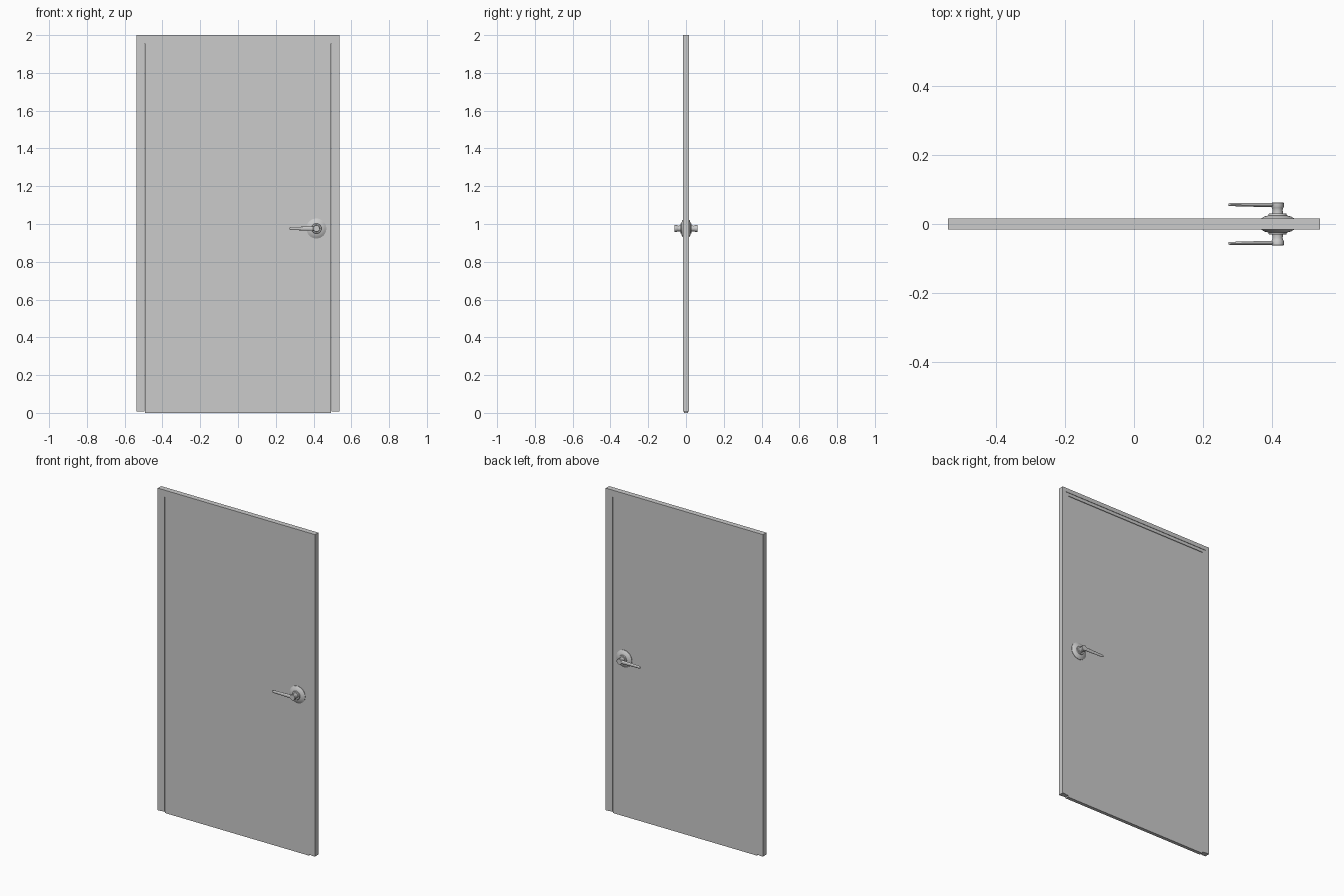
import bpy, bmesh, math

if "Cube" in bpy.data.objects:
    bpy.data.objects.remove(bpy.data.objects["Cube"])

HX, HZ = 0.415, 0.976      # handle axis
W, TOP, BOTTOM = 0.538, 2.0, 0.008


def finish(name, bm, smooth=False):
    bmesh.ops.recalc_face_normals(bm, faces=bm.faces[:])
    mesh = bpy.data.meshes.new(name)
    bm.to_mesh(mesh)
    bm.free()
    ob = bpy.data.objects.new(name, mesh)
    bpy.context.collection.objects.link(ob)
    if smooth:
        bpy.ops.object.select_all(action='DESELECT')
        ob.select_set(True)
        bpy.context.view_layer.objects.active = ob
        bpy.ops.object.shade_smooth_by_angle(angle=math.radians(35))
    return ob


def skin(name, rings, smooth=False):
    """Join equal-length rings of points into a capped solid."""
    bm = bmesh.new()
    vs = [[bm.verts.new(p) for p in r] for r in rings]
    n = len(vs[0])
    for a, b in zip(vs, vs[1:]):
        for i in range(n):
            j = (i + 1) % n
            bm.faces.new((a[i], a[j], b[j], b[i]))
    bm.faces.new(vs[0])
    bm.faces.new(vs[-1])
    return finish(name, bm, smooth)


def ring(n, point):
    return [point(math.cos(t), math.sin(t))
            for t in (2 * math.pi * i / n for i in range(n))]


def lathe(name, profile, sign, n=32):
    """Revolve (radius, y) points around the handle axis."""
    return skin(name, [ring(n, lambda c, s: (HX + r * c, sign * y, HZ + r * s))
                       for r, y in profile], True)


# Frame: stepped section (inset, y) swept around three sides with mitred corners
half = [(0, 0.0165), (0.025, 0.0165), (0.025, 0.0135), (0.044, 0.0135)]
section = half + [(d, -y) for d, y in reversed(half)]
skin("door_frame", [
    [(-W + d, y, BOTTOM) for d, y in section],
    [(-W + d, y, TOP - d) for d, y in section],
    [(W - d, y, TOP - d) for d, y in section],
    [(W - d, y, BOTTOM) for d, y in section]])

# Door leaf
bm = bmesh.new()
bmesh.ops.create_cube(bm, size=1)
for v in bm.verts:
    v.co = (v.co.x * 0.986, v.co.y * 0.021, (v.co.z + 0.5) * 1.955)
finish("door_leaf", bm)

# Handles, one on each side
rosette = [(0.053, 0.0095), (0.053, 0.013), (0.046, 0.017), (0.038, 0.022),
           (0.027, 0.0245), (0.025, 0.030)]
hub = [(0.016, 0.029), (0.0145, 0.040), (0.0165, 0.047), (0.018, 0.050),
       (0.018, 0.060), (0.0165, 0.0615)]
# Lever stations: x, middle y, half thickness, half height
lever = [(HX, 0.0550, 0.0062, 0.0125), (0.37, 0.0550, 0.0060, 0.0105),
         (0.32, 0.0555, 0.0048, 0.0090), (0.285, 0.0560, 0.0045, 0.0085),
         (0.276, 0.0560, 0.0042, 0.0070), (0.273, 0.0560, 0.0030, 0.0040)]
for side, sign in (("front", -1), ("back", 1)):
    lathe(side + "_rosette", rosette, sign)
    lathe(side + "_hub", hub, sign)
    skin(side + "_lever", [ring(16, lambda c, s: (x, sign * (y + t * c), HZ + h * s))
                           for x, y, t, h in lever], True)
